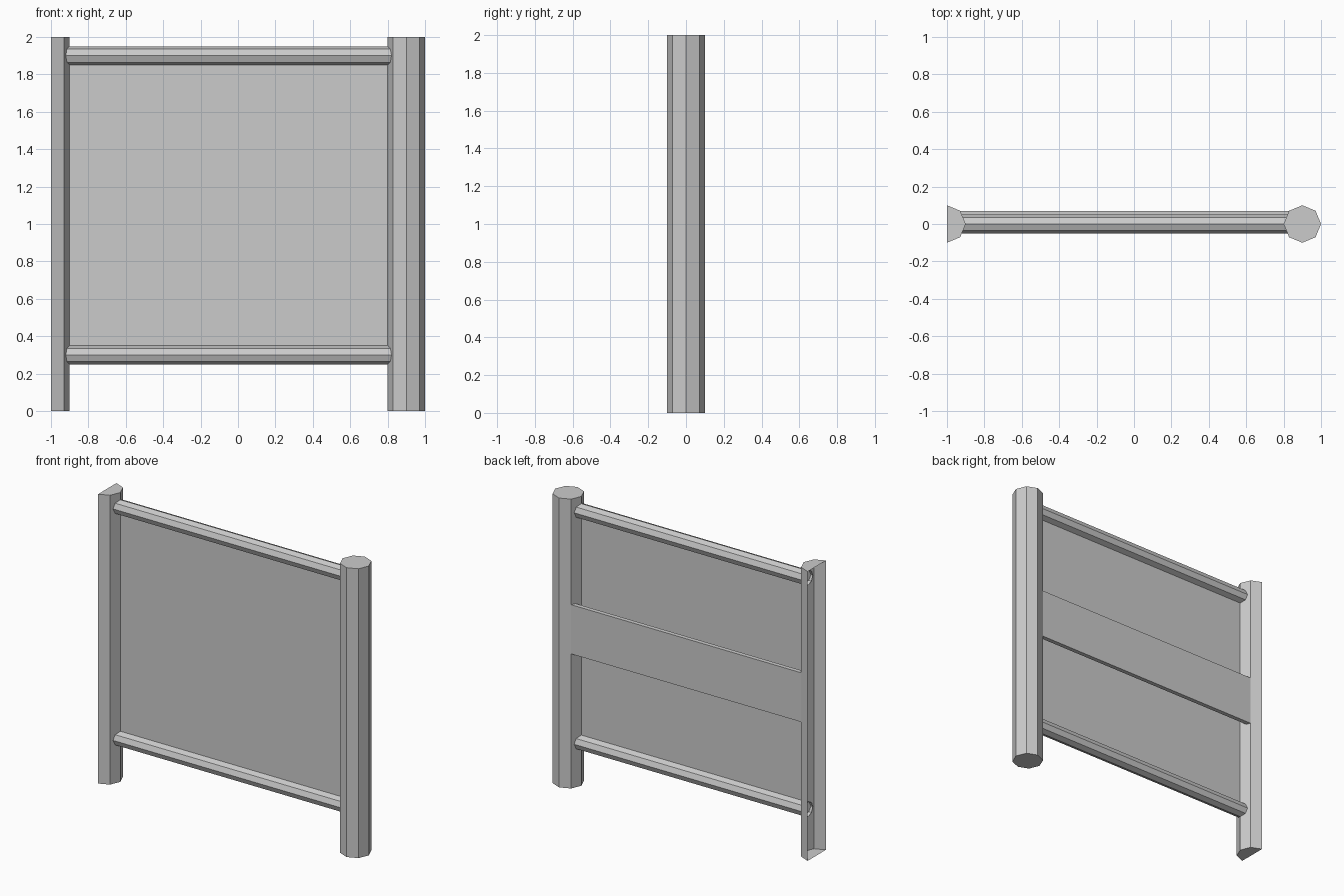
import bpy
import bmesh
import math

if "Cube" in bpy.data.objects:
    bpy.data.objects.remove(bpy.data.objects["Cube"])

MID_X = -0.05   # middle of the span between the two posts


def finish(name, bm):
    mesh = bpy.data.meshes.new(name)
    bm.to_mesh(mesh)
    bm.free()
    obj = bpy.data.objects.new(name, mesh)
    bpy.context.collection.objects.link(obj)
    return obj


def octagon_arc(radius, first, last):
    """Corners of an octagon, counted in eighths of a turn."""
    return [(radius * math.cos(i * math.pi / 4), radius * math.sin(i * math.pi / 4))
            for i in range(first, last)]


def prism(name, lower, upper, closed=True, capped=True):
    """Join two matching outlines with flat side faces."""
    bm = bmesh.new()
    a = [bm.verts.new(p) for p in lower]
    b = [bm.verts.new(p) for p in upper]
    n = len(a)
    for i in range(n if closed else n - 1):
        j = (i + 1) % n
        bm.faces.new((a[i], a[j], b[j], b[i]))
    if capped:
        bm.faces.new(a[::-1])
        bm.faces.new(b)
    return finish(name, bm)


def post(name, x, outline, closed):
    return prism(name, [(x + u, v, 0) for u, v in outline],
                 [(x + u, v, 2) for u, v in outline], closed)


def rail(name, z):
    outline = octagon_arc(0.05, 0, 8)
    return prism(name, [(MID_X - 0.885, u, z + v) for u, v in outline],
                 [(MID_X + 0.885, u, z + v) for u, v in outline], capped=False)


# Full octagonal end post and the open-backed half post
post("right_post", 0.9, octagon_arc(0.1, 0, 8), True)
post("left_half_post", -1.0, octagon_arc(0.1, -2, 3), False)

# Tubular rails reaching into both posts
rail("top_rail", 1.9)
rail("bottom_rail", 0.3)

# Thin infill panel hung between the rail centres
bm = bmesh.new()
bm.faces.new([bm.verts.new((MID_X + sx * 0.85, 0, z))
              for sx, z in ((-1, 0.3), (1, 0.3), (1, 1.9), (-1, 1.9))])
finish("infill_panel", bm)

# Flat brace board across the back
bm = bmesh.new()
bmesh.ops.create_cube(bm, size=1)
bmesh.ops.scale(bm, vec=(1.77, 0.03, 0.34), verts=bm.verts)
bmesh.ops.translate(bm, vec=(MID_X, 0.055, 1.1), verts=bm.verts)
finish("back_brace", bm)
